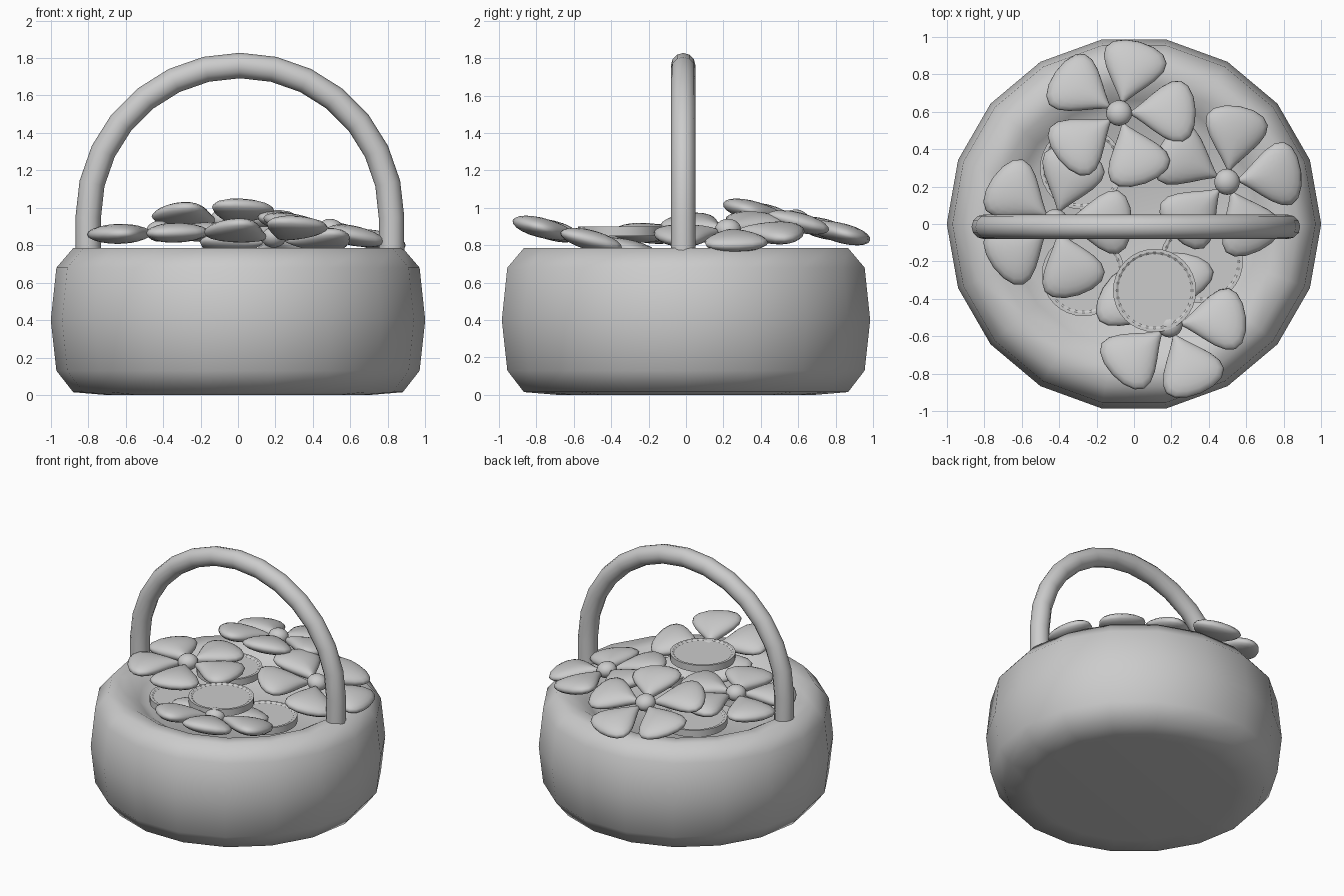
import bpy, bmesh, math
from mathutils import Vector, Matrix

if "Cube" in bpy.data.objects:
    bpy.data.objects.remove(bpy.data.objects["Cube"])


def make_object(name, bm, angle=40):
    bmesh.ops.recalc_face_normals(bm, faces=bm.faces)
    mesh = bpy.data.meshes.new(name)
    bm.to_mesh(mesh)
    bm.free()
    ob = bpy.data.objects.new(name, mesh)
    bpy.context.collection.objects.link(ob)
    bpy.ops.object.select_all(action='DESELECT')
    ob.select_set(True)
    bpy.context.view_layer.objects.active = ob
    bpy.ops.object.shade_smooth_by_angle(angle=math.radians(angle))
    return ob


def lathe(name, profile, sides, angle=40):
    """Revolve (radius, z) points about z; both ends are closed with a flat face."""
    bm = bmesh.new()
    rings = [[bm.verts.new((r * math.cos(math.tau * i / sides),
                            r * math.sin(math.tau * i / sides), z))
              for i in range(sides)] for r, z in profile]
    for a, b in zip(rings, rings[1:]):
        for i in range(sides):
            j = (i + 1) % sides
            bm.faces.new((a[i], a[j], b[j], b[i]))
    bm.faces.new(rings[0][::-1])
    bm.faces.new(rings[-1])
    return make_object(name, bm, angle)


def place(ob, centre, slope):
    """Move to centre and lean so the height changes by slope along x and y."""
    normal = Vector((-slope[0], -slope[1], 1))
    turn = Vector((0, 0, 1)).rotation_difference(normal)
    ob.matrix_world = Matrix.Translation(centre) @ turn.to_matrix().to_4x4()


def flower(name, centre, slope, start):
    bm = bmesh.new()
    # five plump petals, narrow at the root and broad at the tip
    for k in range(5):
        petal = bmesh.ops.create_uvsphere(bm, u_segments=20, v_segments=12, radius=1)['verts']
        turn = Matrix.Rotation(math.radians(start + 72 * k), 3, 'Z')
        for v in petal:
            x, y, z = v.co
            v.co = turn @ Vector((0.23 + 0.18 * x,
                                  0.172 * y * (0.8 + 0.7 * x),
                                  0.055 * z * (0.95 + 0.2 * x)))
    # centre bead
    bead = bmesh.ops.create_uvsphere(bm, u_segments=16, v_segments=10, radius=0.07)['verts']
    for v in bead:
        v.co.z = v.co.z * 0.8 + 0.01
    place(make_object(name, bm, 60), centre, slope)


# Basket body: rounded wall, rolled rim, recessed floor
lathe('basket_body', [(0.70, 0.0), (0.88, 0.015), (0.97, 0.13), (1.0, 0.40), (0.97, 0.68),
                      (0.88, 0.785), (0.76, 0.775), (0.67, 0.72), (0.61, 0.68)], 18, 60)

# Handle: arched tube with short straight legs
path = [(-0.80, 0.76)]
for i in range(15):
    a = math.pi * (1 - i / 14)
    path.append((0.01 + 0.81 * math.cos(a), 0.95 + 0.81 * math.sin(a)))
path.append((0.82, 0.76))
bm = bmesh.new()
rings = []
for i, (x, z) in enumerate(path):
    x0, z0 = path[max(i - 1, 0)]
    x1, z1 = path[min(i + 1, len(path) - 1)]
    side = Vector((z1 - z0, 0, x0 - x1)).normalized()
    ring = []
    for k in range(12):
        t = math.tau * k / 12
        ring.append(bm.verts.new(Vector((x, -0.015, z)) + side * 0.068 * math.cos(t)
                                 + Vector((0, 0.066 * math.sin(t), 0))))
    rings.append(ring)
for a, b in zip(rings, rings[1:]):
    for k in range(12):
        j = (k + 1) % 12
        bm.faces.new((a[k], a[j], b[j], b[k]))
bm.faces.new(rings[0])
bm.faces.new(rings[-1])
make_object('handle', bm, 50)

# Flowers: centre, lean, first petal angle
flower('flower_back', (-0.08, 0.59, 0.925), (0.0, -0.25), 2)
flower('flower_right', (0.495, 0.225, 0.875), (-0.2, 0.0), 8)
flower('flower_left', (-0.42, 0.01, 0.865), (0.02, 0.0), 0)
flower('flower_front', (0.19, -0.54, 0.835), (0.0, -0.25), 6)

# Coins with a raised edge on both faces
coin = [(0.195, -0.018), (0.205, -0.025), (0.222, -0.025), (0.222, 0.025), (0.205, 0.025), (0.195, 0.018)]
for i, (centre, slope) in enumerate([((0.11, -0.355, 0.875), (0.0, 0.0)),
                                     ((-0.27, -0.27, 0.745), (0.0, 0.0)),
                                     ((0.36, -0.20, 0.745), (0.0, 0.0)),
                                     ((-0.28, 0.30, 0.745), (0.0, 0.0))]):
    place(lathe('coin_%d' % (i + 1), coin, 32, 30), centre, slope)
